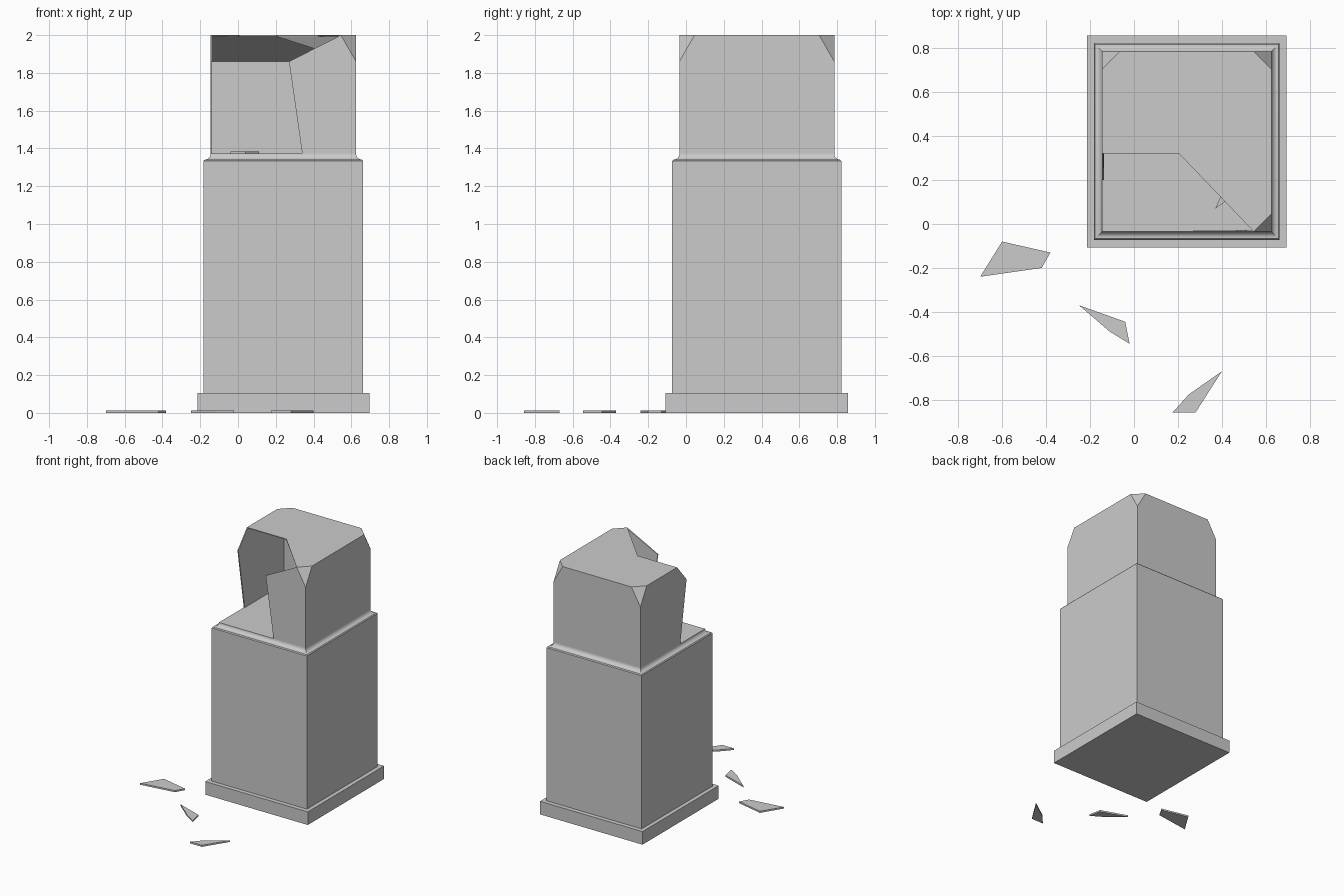
import bpy, bmesh, math
from mathutils import Vector

if "Cube" in bpy.data.objects:
    bpy.data.objects.remove(bpy.data.objects["Cube"])


def make_object(name, bm):
    mesh = bpy.data.meshes.new(name)
    bm.to_mesh(mesh)
    bm.free()
    ob = bpy.data.objects.new(name, mesh)
    bpy.context.collection.objects.link(ob)
    return ob


def loft(name, rings):
    """Stack outlines (lists of 3D points) into a closed solid."""
    bm = bmesh.new()
    loops = [[bm.verts.new(p) for p in ring] for ring in rings]
    for a, b in zip(loops, loops[1:]):
        n = len(a)
        for i in range(n):
            j = (i + 1) % n
            bm.faces.new((a[i], a[j], b[j], b[i]))
    bm.faces.new(loops[0][::-1])
    bm.faces.new(loops[-1])
    bmesh.ops.recalc_face_normals(bm, faces=bm.faces)
    return make_object(name, bm)


def rect(x0, x1, y0, y1, z):
    return [(x0, y0, z), (x1, y0, z), (x1, y1, z), (x0, y1, z)]


def polygons(name, faces, centre):
    """Surface from polygons, all facing away from the centre point."""
    bm = bmesh.new()
    for pts in faces:
        bm.faces.new([bm.verts.new(p) for p in pts])
    bmesh.ops.remove_doubles(bm, verts=bm.verts, dist=0.0005)
    for f in bm.faces:
        f.normal_update()
        if f.normal.dot(f.calc_center_median() - centre) < 0:
            f.normal_flip()
    return make_object(name, bm)


# Upper block footprint and levels
X0, X1, Y0, Y1 = -0.145, 0.625, -0.035, 0.785
ZF, ZC, ZT, C = 1.372, 1.86, 2.0, 0.08

# Plinth
loft("plinth", [rect(-0.215, 0.695, -0.108, 0.858, z) for z in (0, 0.105)])

# Shaft with a concave cove at the top
rings = [rect(-0.183, 0.663, -0.073, 0.823, z) for z in (0.10, 1.333)]
for i in range(7):
    a = i / 6 * math.pi / 2
    g = 0.032 * (1 - math.sin(a))
    z = ZF - 0.032 * math.cos(a)
    rings.append(rect(X0 - g, X1 + g, Y0 - g, Y1 + g, z))
shaft = loft("shaft", rings)
bpy.context.view_layer.objects.active = shaft
shaft.select_set(True)
bpy.ops.object.shade_smooth_by_angle(angle=math.radians(30))

# Hollow broken block: thin walls, open at the front left corner
left = [(X0, y, z) for y, z in ((0.28, ZF), (Y1, ZF), (Y1, ZC),
                                (Y1 - C, ZT), (0.32, ZT), (0.20, ZC))]
back = [(x, Y1, z) for x, z in ((X0, ZF), (X1, ZF), (X1, ZC),
                                (X1 - C, ZT), (X0 + C, ZT), (X0, ZC))]
right = [(X1, y, z) for y, z in ((Y0, ZF), (Y1, ZF), (Y1, ZC),
                                 (Y1 - C, ZT), (Y0 + C, ZT), (Y0, ZC))]
front = [(x, Y0, z) for x, z in ((0.34, ZF), (X1, ZF), (X1, ZC),
                                 (X1 - C, ZT), (0.27, ZC))]
top = [(x, y, ZT) for x, y in ((X0, 0.32), (0.205, 0.32), (X1 - C, Y0), (X1, Y0 + C),
                               (X1, Y1 - C), (X1 - C, Y1), (X0 + C, Y1), (X0, Y1 - C))]
# Chipped corners
chips = []
for x, y, sx, sy in ((X0, Y1, 1, -1), (X1, Y1, -1, -1), (X1, Y0, -1, 1)):
    chips.append([(x, y, ZC), (x + sx * C, y, ZT), (x, y + sy * C, ZT)])
block = polygons("broken_block", [left, back, right, front, top] + chips,
                 Vector((0.24, 0.375, 1.7)))
mod = block.modifiers.new("wall", 'SOLIDIFY')
mod.thickness = 0.008
mod.offset = -1

# Sloping ceiling inside the hollow
t = 0.008
A, B = (X0 + t, Y1 - t, ZC), (X1 - t, Y1 - t, ZC)
D, E = (X1 - t, Y0 + t, ZC), (X1 - C, Y0 + t, ZT - t)
F, G = (0.207, 0.323, ZT - t), (X0 + t, 0.323, ZT - t)
polygons("inner_ceiling", [[A, B, F, G], [B, D, F], [D, E, F]],
         Vector((0.24, 0.375, 4)))

# Loose fragments on the ground and inside the hollow
fragments = [
    (0, [(-0.60, -0.08), (-0.38, -0.13), (-0.42, -0.20), (-0.70, -0.24)]),
    (0, [(-0.25, -0.37), (-0.04, -0.445), (-0.02, -0.545), (-0.11, -0.49)]),
    (0, [(0.40, -0.67), (0.25, -0.775), (0.175, -0.858), (0.28, -0.858)]),
    (ZF, [(-0.04, 0.50), (0.04, 0.45), (0.11, 0.52), (0.03, 0.56)]),
    (ZF, [(0.37, 0.07), (0.44, 0.12), (0.47, 0.19), (0.40, 0.14)]),
]
for i, (z, pts) in enumerate(fragments):
    loft(f"fragment_{i + 1}", [[(x, y, z + h) for x, y in pts] for h in (0, 0.013)])
